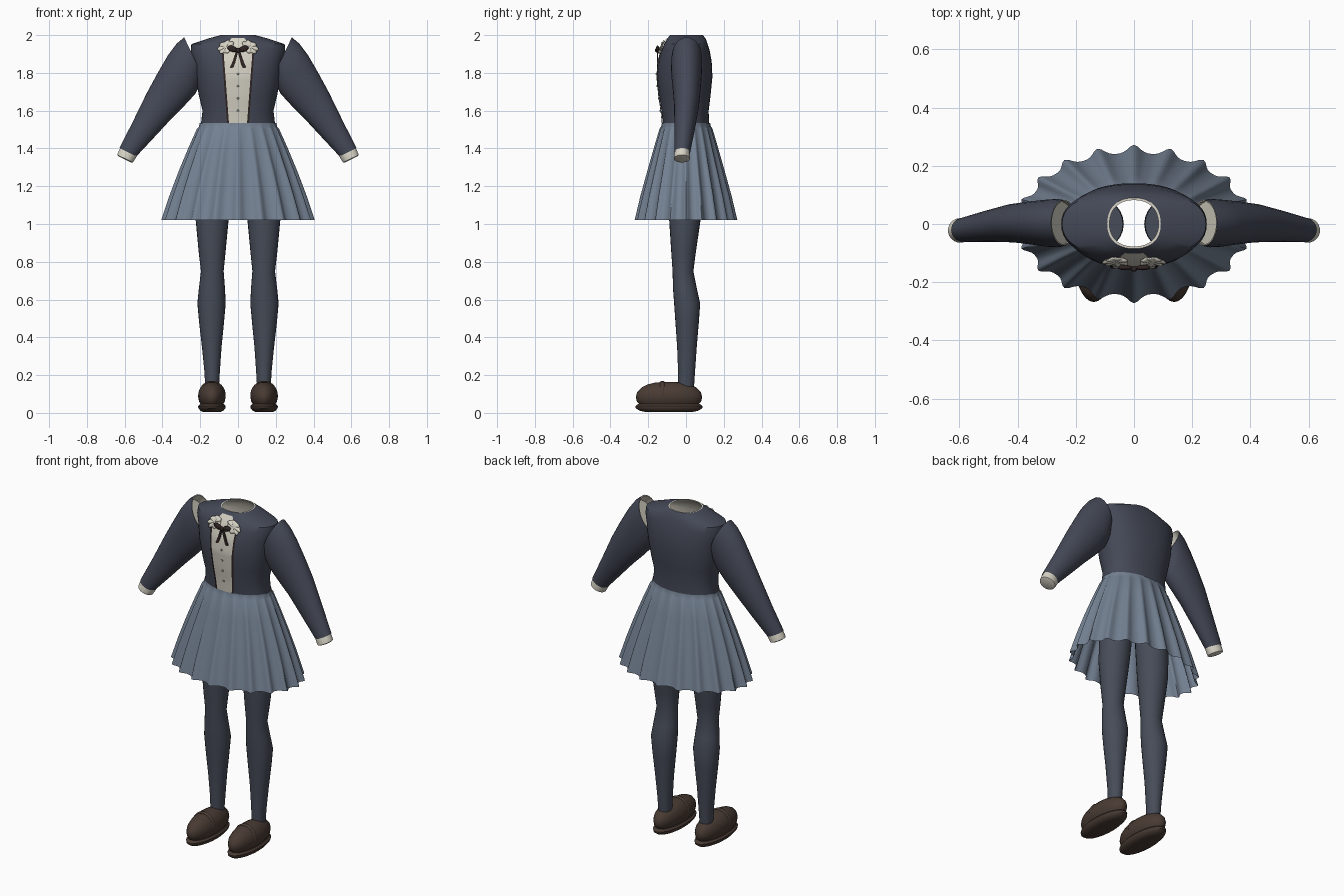
import bpy, math
from math import sin, cos, pi, radians

if "Cube" in bpy.data.objects:
    bpy.data.objects.remove(bpy.data.objects["Cube"])


def mat(name, rgb):
    m = bpy.data.materials.new(name)
    m.diffuse_color = (*rgb, 1)
    m.use_nodes = True
    m.node_tree.nodes["Principled BSDF"].inputs["Base Color"].default_value = m.diffuse_color
    return m


NAVY = mat("navy cloth", (0.058, 0.066, 0.094))
TIGHTS = mat("slate tights", (0.062, 0.072, 0.098))
SKIRT = mat("blue grey pleats", (0.175, 0.22, 0.29))
CREAM = mat("cream shirt", (0.68, 0.65, 0.56))
BROWN = mat("brown leather", (0.066, 0.043, 0.033))
RIBBON = mat("dark ribbon", (0.03, 0.018, 0.018))
BUTTON = mat("grey button", (0.35, 0.33, 0.29))


def build(name, verts, faces, m, angle=40):
    me = bpy.data.meshes.new(name)
    me.from_pydata(verts, [], faces)
    me.materials.append(m)
    me.shade_smooth()
    me.set_sharp_from_angle(angle=radians(angle))
    ob = bpy.data.objects.new(name, me)
    bpy.context.collection.objects.link(ob)
    return ob


def loft(name, rings, m, cap_start=False, cap_end=False, closed=True, angle=40):
    """Skin a list of equal-length rings; rings run anticlockwise going up."""
    n = len(rings[0])
    verts = [p for r in rings for p in r]
    faces = []
    for k in range(len(rings) - 1):
        for i in range(n if closed else n - 1):
            j = (i + 1) % n
            faces.append((k * n + i, k * n + j, (k + 1) * n + j, (k + 1) * n + i))
    if cap_start:
        faces.append(tuple(reversed(range(n))))
    if cap_end:
        faces.append(tuple(range((len(rings) - 1) * n, len(rings) * n)))
    return build(name, verts, faces, m, angle)


def oval(cx, cy, z, rx, ry, n=32):
    return [(cx + rx * cos(2 * pi * i / n), cy + ry * sin(2 * pi * i / n), z) for i in range(n)]


# Jacket body: z, half width, front depth, back depth
TORSO = [(1.52, .197, .122, .122), (1.60, .188, .13, .12), (1.68, .207, .142, .13),
         (1.78, .226, .152, .14), (1.86, .236, .146, .136), (1.92, .25, .13, .125),
         (1.952, .247, .117, .115), (1.98, .165, .10, .105), (2.0, .092, .085, .09)]
POW = 2.25


def sgn_pow(v):
    return math.copysign(abs(v) ** (2 / POW), v)


def torso_ring(z, rx, yf, yb, inset=0.0, n=48):
    pts = []
    for i in range(n):
        a = 2 * pi * i / n
        s = sgn_pow(sin(a))
        pts.append(((rx - inset) * sgn_pow(cos(a)), s * ((yb if s > 0 else yf) - inset), z))
    return pts


def front(x, z, off=0.0):
    """Point on the front of the jacket, pushed out by off."""
    for a, b in zip(TORSO, TORSO[1:]):
        if z <= b[0]:
            break
    t = (z - a[0]) / (b[0] - a[0])
    rx, yf = a[1] + t * (b[1] - a[1]), a[2] + t * (b[2] - a[2])
    return (x, -yf * max(0, 1 - abs(x / rx) ** POW) ** (1 / POW) - off, z)


loft("jacket", [torso_ring(*r) for r in TORSO], NAVY)
inner = [torso_ring(*r, inset=.008) for r in TORSO]
loft("shirt_lining", inner + [torso_ring(2.0, .092, .085, .09)], CREAM)

# Shirt front with dark piping on both sides
heights = [1.535 + i * (1.985 - 1.535) / 24 for i in range(25)]


def half_width(z):
    if z > 1.92:
        return .082 - (z - 1.92) * .75
    return .053 + .029 * (z - 1.535) / .385


loft("shirt_front", [[front(half_width(z) * u / 6, z, .005) for u in range(-6, 7)]
                     for z in heights], CREAM, closed=False)
for s in (-1, 1):
    edge = [z for z in heights if z < 1.92]
    rows = [[front(s * half_width(z) + d, z, .007) for d in (-.005, .005)] for z in edge]
    loft("front_piping", rows, RIBBON, closed=False)


def ellipsoid(name, c, r, m, n=16, tilt=0.0):
    rings = []
    for k in range(1, 8):
        a = -pi / 2 + pi * k / 8
        ring = []
        for x, y, z in oval(0, 0, r[2] * sin(a), r[0] * cos(a), r[1] * cos(a), n):
            ring.append((c[0] + x * cos(tilt) - z * sin(tilt), c[1] + y,
                         c[2] + x * sin(tilt) + z * cos(tilt)))
        rings.append(ring)
    return loft(name, rings, m, True, True, angle=60)


for z in (1.6, 1.665, 1.73, 1.795):
    ellipsoid("shirt_button", front(0, z, .006), (.006, .004, .006), BUTTON, 10)

# Frilled collar wings: scalloped flat discs lying on the chest
for s in (-1, 1):
    rings = []
    for f in (.02, .35, .7, 1.0):
        ring = []
        for i in range(40):
            a = s * 2 * pi * i / 40
            k = f * (1 + .1 * f * cos(7 * a))
            x, z = s * .064 + s * .042 * k * cos(a), 1.937 + .032 * k * sin(a)
            z += (.062 - abs(x)) * .25
            ring.append(front(x, z, .012 + .004 * f * cos(7 * a)))
        rings.append(ring)
    wing = loft("collar_wing", rings, CREAM, cap_start=True)
    sol = wing.modifiers.new("thickness", 'SOLIDIFY')
    sol.thickness = .004
    sol.offset = 0

# Ribbon bow: loops, knot and hanging tails
BY = -.15
ellipsoid("bow_knot", (0, BY - .004, 1.92), (.012, .01, .013), RIBBON)
for s in (-1, 1):
    ellipsoid("bow_loop", (s * .03, BY, 1.927), (.027, .009, .016), RIBBON, tilt=s * .35)
    tail = [(.004, 1.917), (.013, 1.885), (.022, 1.855), (.034, 1.825)]
    rows = []
    for i, (x, z) in enumerate(tail):
        w = .006 + .0015 * i
        y = BY - .003
        rows.append([(s * x - w, y, z), (s * x + w, y, z + .003),
                     (s * x + w, y + .005, z + .003), (s * x - w, y + .005, z)])
    loft("bow_tail", rows[::-1], RIBBON, True, True)

# Sleeves: outer x, outer z, inner x, inner z, centre y, depth
ARM = [(.285, 1.988, .195, 1.80, .004, .078), (.325, 1.955, .20, 1.745, .003, .083),
       (.37, 1.895, .225, 1.69, .003, .081), (.425, 1.80, .285, 1.625, .004, .074),
       (.482, 1.695, .35, 1.56, .003, .066), (.56, 1.535, .45, 1.452, -.008, .053),
       (.628, 1.402, .538, 1.358, -.02, .042)]
CUFF = [(.622, 1.405, .535, 1.36, -.02, .039), (.632, 1.385, .545, 1.343, -.021, .042),
        (.639, 1.366, .556, 1.326, -.022, .042), (.63, 1.357, .566, 1.326, -.022, .032)]


def arm_ring(s, ox, oz, ix, iz, cy, ry, k=1.0, n=28):
    pts = []
    for i in range(n):
        a = -s * 2 * pi * i / n
        u = k * cos(a)
        pts.append((s * ((ox + ix) / 2 + u * (ox - ix) / 2), cy + k * ry * sin(a),
                    (oz + iz) / 2 + u * (oz - iz) / 2))
    return pts


for s in (-1, 1):
    loft("sleeve", [arm_ring(s, *r) for r in ARM], NAVY)
    loft("cuff", [arm_ring(s, *r) for r in CUFF], CREAM, False, True)
    # Pale lining seen in the shoulder opening
    loft("sleeve_lining", [arm_ring(s, *ARM[0]), arm_ring(s, *ARM[0], k=.94),
                           arm_ring(s, *ARM[1], k=.93)], CREAM, False, True)

# Pleated skirt: z, half width, half depth, pleat depth
SKIRT_ROWS = [(1.535, .203, .128, 0), (1.515, .206, .131, .001), (1.505, .214, .137, .003),
              (1.40, .258, .165, .006), (1.28, .305, .196, .009),
              (1.15, .351, .229, .012), (1.02, .393, .258, .014)]
PLEATS, SEG = 20, 200
rows = []
for z, rx, ry, d in reversed(SKIRT_ROWS):
    ring = []
    for i in range(SEG):
        a = 2 * pi * i / SEG
        w = d * cos(PLEATS * a + .5 * sin(PLEATS * a))
        ring.append(((rx + w) * cos(a), (ry + w) * sin(a), z))
    rows.append(ring)
loft("pleated_skirt", rows, SKIRT, angle=60)

# Legs: z, centre x, half width, centre y, half depth
LEG = [(.13, .137, .036, 0, .042), (.22, .137, .041, .003, .045), (.35, .139, .052, .005, .052),
       (.48, .14, .066, .006, .062), (.58, .14, .075, .006, .069), (.66, .138, .069, -.006, .063),
       (.75, .136, .06, -.016, .055), (.85, .137, .071, -.013, .065),
       (1.02, .137, .087, -.006, .083), (1.2, .127, .092, 0, .09), (1.42, .118, .08, 0, .085)]
# Shoe parts: z, half width, half length
SOLE = [(.004, .045, .12), (.012, .061, .157), (.025, .072, .176), (.036, .073, .178),
        (.046, .064, .165)]
UPPER = [(.044, .058, .155), (.06, .068, .170), (.085, .073, .176), (.11, .071, .168),
         (.133, .06, .147), (.15, .045, .115), (.16, .027, .075), (.164, .01, .03)]
SY = -.09
for s in (-1, 1):
    loft("leg", [oval(s * cx, cy, z, rx, ry, 24) for z, cx, rx, cy, ry in LEG],
         TIGHTS, True, True)
    cx = s * .138
    loft("shoe_sole", [oval(cx, SY, z, a, b) for z, a, b in SOLE], BROWN, True, True)
    loft("shoe_upper", [oval(cx, SY, z, a, b) for z, a, b in UPPER], BROWN, True, True)
    # Strap arching over the instep
    strap = []
    for k in range(17):
        t = pi * k / 16
        strap.append([(cx + (.067 + .006 * cos(q)) * cos(t), -.125 + .012 * sin(q),
                       .092 + (.072 + .006 * cos(q)) * sin(t))
                      for q in [2 * pi * i / 8 for i in range(8)]])
    loft("shoe_strap", strap[::-1], BROWN, True, True)
